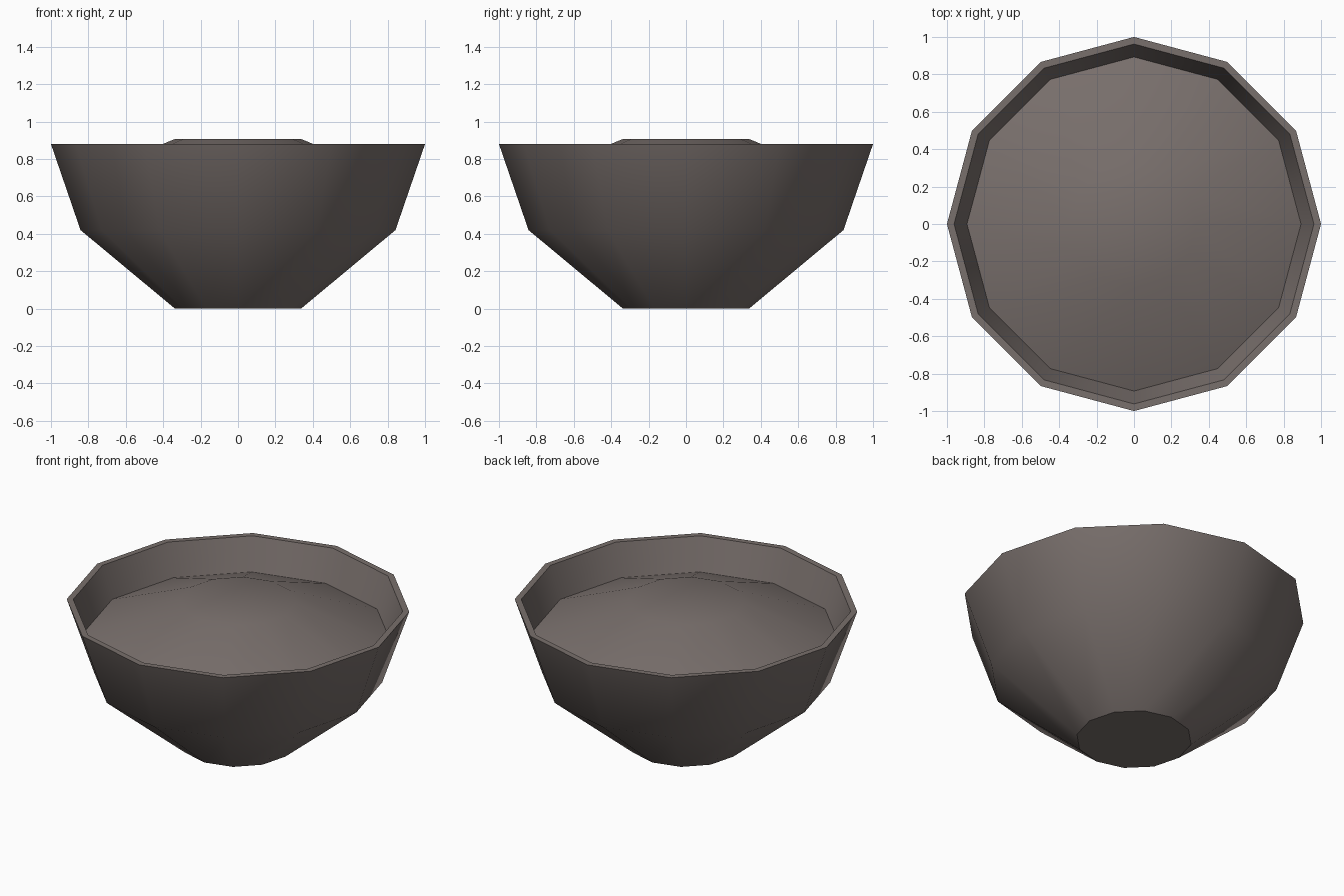
import bpy, bmesh, math

if "Cube" in bpy.data.objects:
    bpy.data.objects.remove(bpy.data.objects["Cube"])

SIDES = 12

clay = bpy.data.materials.new("warm grey")
clay.diffuse_color = (0.19, 0.16, 0.15, 1)
clay.use_nodes = True
clay.node_tree.nodes["Principled BSDF"].inputs["Base Color"].default_value = clay.diffuse_color


def lathe(name, profile, cap_first, cap_last):
    """Revolve (radius, z) points, from the outside bottom upwards, into a 12-sided solid."""
    bm = bmesh.new()
    rings = []
    for r, z in profile:
        rings.append([bm.verts.new((r * math.cos(2 * math.pi * i / SIDES),
                                    r * math.sin(2 * math.pi * i / SIDES), z))
                      for i in range(SIDES)])
    for a, b in zip(rings, rings[1:]):
        for i in range(SIDES):
            j = (i + 1) % SIDES
            bm.faces.new((a[i], a[j], b[j], b[i]))
    if cap_first:
        bm.faces.new(rings[0][::-1])
    if cap_last:
        bm.faces.new(rings[-1])
    mesh = bpy.data.meshes.new(name)
    bm.to_mesh(mesh)
    bm.free()
    mesh.materials.append(clay)
    obj = bpy.data.objects.new(name, mesh)
    bpy.context.collection.objects.link(obj)
    bpy.ops.object.select_all(action='DESELECT')
    obj.select_set(True)
    bpy.context.view_layer.objects.active = obj
    bpy.ops.object.shade_smooth_by_angle(angle=math.radians(31))
    return obj


# Bowl: flat foot, flared belly, steep wall, thin rim and the inner wall
lathe("bowl", [(0.337, 0.0), (0.842, 0.42), (1.0, 0.88),
               (0.962, 0.88), (0.893, 0.68)], True, False)

# Heaped contents: low cone with a flat top, meeting the inner wall
lathe("bowl_contents", [(0.893, 0.68), (0.337, 0.907)], False, True)
